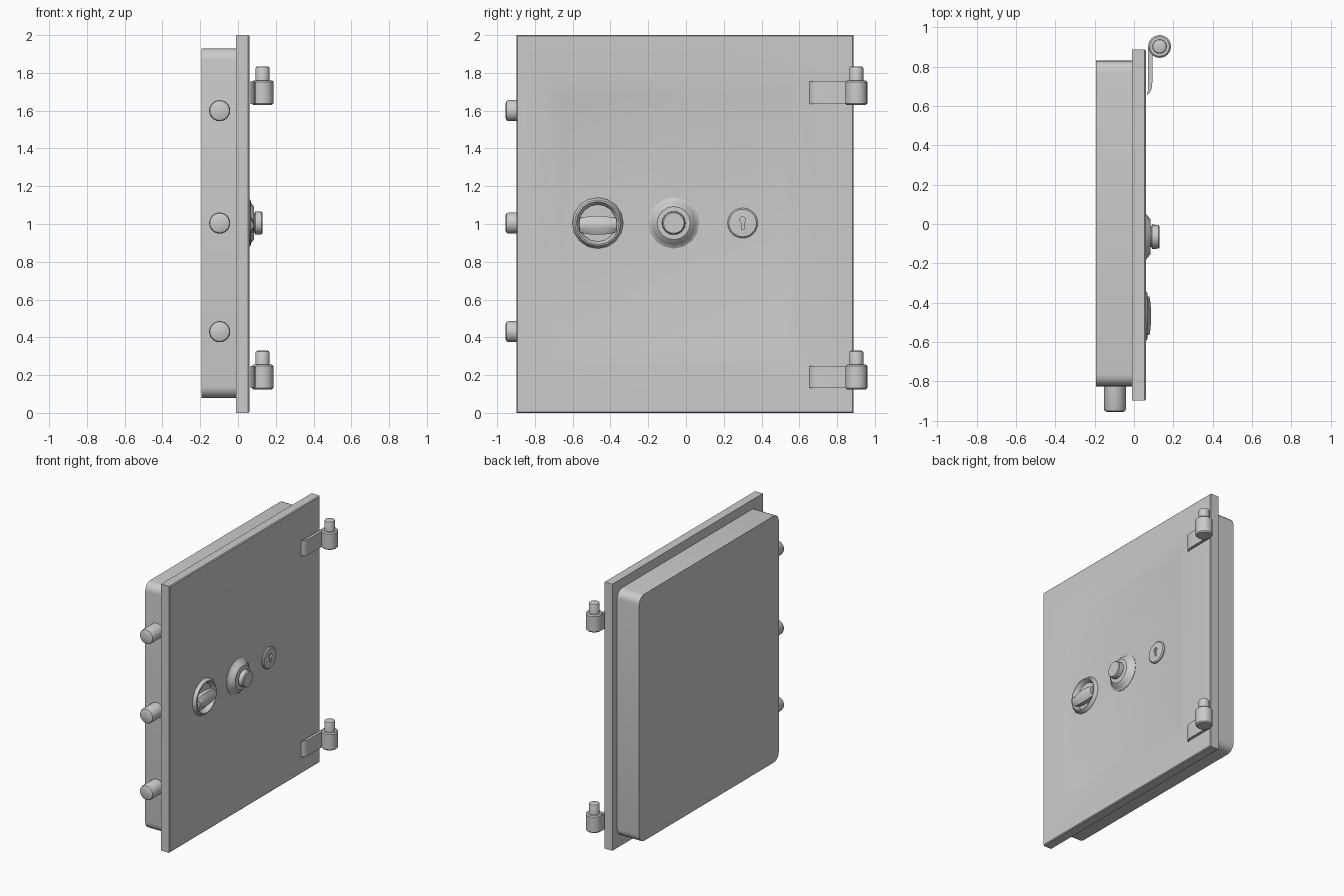
import bpy, bmesh
from math import sin, cos, pi, radians
from mathutils import Matrix, Vector

if "Cube" in bpy.data.objects:
    bpy.data.objects.remove(bpy.data.objects["Cube"])


def finish(name, bm, smooth=True, angle=35):
    bmesh.ops.recalc_face_normals(bm, faces=bm.faces)
    me = bpy.data.meshes.new(name)
    bm.to_mesh(me)
    bm.free()
    ob = bpy.data.objects.new(name, me)
    bpy.context.collection.objects.link(ob)
    if smooth:
        bpy.ops.object.select_all(action='DESELECT')
        ob.select_set(True)
        bpy.context.view_layer.objects.active = ob
        bpy.ops.object.shade_smooth_by_angle(angle=radians(angle))
    return ob


def loft(bm, loops, caps=True):
    rings = [[bm.verts.new(p) for p in lp] for lp in loops]
    n = len(rings[0])
    for a, b in zip(rings, rings[1:]):
        for i in range(n):
            j = (i + 1) % n
            bm.faces.new((a[i], a[j], b[j], b[i]))
    if caps:
        bm.faces.new(rings[0][::-1])
        bm.faces.new(rings[-1])


def turned(bm, profile, origin, axis, n=16):
    # profile is (radius, distance along axis)
    rot = Vector((0, 0, 1)).rotation_difference(Vector(axis)).to_matrix()
    o = Vector(origin)
    loft(bm, [[o + rot @ Vector((r * cos(2 * pi * i / n), r * sin(2 * pi * i / n), h))
               for i in range(n)] for r, h in profile])


def cut(target, cutter):
    mod = target.modifiers.new('cut', 'BOOLEAN')
    mod.operation = 'DIFFERENCE'
    mod.solver = 'EXACT'
    mod.object = cutter
    bpy.ops.object.select_all(action='DESELECT')
    target.select_set(True)
    bpy.context.view_layer.objects.active = target
    bpy.ops.object.modifier_apply(modifier=mod.name)
    bpy.data.objects.remove(cutter)


def rect(x, y0, y1, z0, z1):
    return [(x, y0, z0), (x, y1, z0), (x, y1, z1), (x, y0, z1)]


# door plate with a shallow sunken panel
Y0, Y1, E = -0.897, 0.887, 0.006
bm = bmesh.new()
loft(bm, [rect(-0.01, Y0, Y1, 0, 2),
          rect(0.06 - E, Y0, Y1, 0, 2),
          rect(0.06, Y0 + E, Y1 - E, E, 2 - E),
          rect(0.06, -0.74, 0.60, 0.25, 1.75),
          rect(0.043, -0.66, 0.53, 0.33, 1.67)])
plate = finish('door_plate', bm)

# hole in the plate for the recessed handle
ZC = 1.005
HY = -0.467
bm = bmesh.new()
turned(bm, [(0.122, 0.015), (0.122, 0.1)], (0, HY, ZC), (1, 0, 0), 16)
cut(plate, finish('handle_hole_cutter', bm, False))

# inner door box with rounded corners
bm = bmesh.new()
outline = []
R = 0.06
for cy, cz, a0 in ((0.83, 1.93, 0), (-0.825, 1.93, 90), (-0.825, 0.08, 180), (0.83, 0.08, 270)):
    y = cy - R if cy > 0 else cy + R
    z = cz - R if cz > 1 else cz + R
    for k in range(6):
        a = radians(a0 + 18 * k)
        outline.append((y + R * cos(a), z + R * sin(a)))
loft(bm, [[(x, y, z) for y, z in outline] for x in (-0.193, -0.005)])
finish('inner_door_box', bm)

# locking bolts
for i, z in enumerate((0.43, 1.005, 1.6)):
    bm = bmesh.new()
    turned(bm, [(0.056, 0), (0.056, 0.165), (0.052, 0.174), (0.04, 0.18)],
           (-0.097, -0.775, z), (0, -1, 0), 24)
    finish(f'locking_bolt_{i + 1}', bm)

# handle cup
bm = bmesh.new()
turned(bm, [(0.135, 0.035), (0.135, 0.047), (0.122, 0.066), (0.114, 0.068),
            (0.108, 0.06), (0.098, 0.035), (0.075, 0.023), (0.04, 0.02)],
       (0, HY, ZC), (1, 0, 0))
finish('handle_cup', bm)

# handle grip bar, bowed outwards
bm = bmesh.new()
sections = []
for k in range(9):
    t = k / 4 - 1
    y = HY + 0.098 * t
    h = 0.05 - 0.013 * t * t
    x = 0.087 - 0.008 * t * t
    zc = ZC - 0.012
    sections.append([(0.02, y, zc - h), (x - 0.02, y, zc - h), (x, y, zc - 0.012),
                     (x, y, zc + 0.012), (x - 0.02, y, zc + h), (0.02, y, zc + h)])
loft(bm, sections)
finish('handle_grip', bm)

# combination dial and knob
DY = -0.065
bm = bmesh.new()
turned(bm, [(0.135, 0.035), (0.135, 0.046), (0.118, 0.056), (0.113, 0.064),
            (0.088, 0.084), (0.05, 0.085)], (0, DY, ZC), (1, 0, 0))
finish('dial_base', bm)
bm = bmesh.new()
turned(bm, [(0.052, 0.08), (0.052, 0.088), (0.062, 0.092), (0.06, 0.124),
            (0.054, 0.13), (0.044, 0.13)], (0, DY, ZC), (1, 0, 0), 24)
finish('dial_knob', bm)

# keyhole cover
KY = 0.30
bm = bmesh.new()
turned(bm, [(0.08, 0.035), (0.08, 0.05), (0.073, 0.057), (0.02, 0.06)], (0, KY, ZC), (1, 0, 0), 24)
cover = finish('keyhole_cover', bm)
bm = bmesh.new()
key = [(0.016 * sin(a), 1.022 - 0.016 * cos(a)) for a in [radians(28 + 304 * k / 12) for k in range(13)]]
key += [(-0.007, 0.972), (0.007, 0.972)]
loft(bm, [[(x, KY + y, z) for y, z in key] for x in (0.046, 0.09)])
cut(cover, finish('keyhole_cutter', bm, False))

# hinges: arm, barrel and pin
for name, z in (('lower', 0.125), ('upper', 1.63)):
    bm = bmesh.new()
    arm = [(0.066, 0.653), (0.072, 0.66), (0.082, 0.668), (0.09, 0.688), (0.093, 0.72),
           (0.093, 0.90), (0.072, 0.90), (0.072, 0.69)]
    loft(bm, [[(x, y, zz) for x, y in arm] for zz in (z + 0.006, z + 0.124)])
    finish(f'{name}_hinge_arm', bm)
    bm = bmesh.new()
    turned(bm, [(0.05, 0), (0.058, 0.008), (0.058, 0.122), (0.05, 0.13)], (0.13, 0.902, z), (0, 0, 1), 24)
    finish(f'{name}_hinge_barrel', bm)
    bm = bmesh.new()
    turned(bm, [(0.037, 0.1), (0.037, 0.195), (0.034, 0.201), (0.028, 0.204)], (0.13, 0.902, z), (0, 0, 1), 24)
    finish(f'{name}_hinge_pin', bm)
